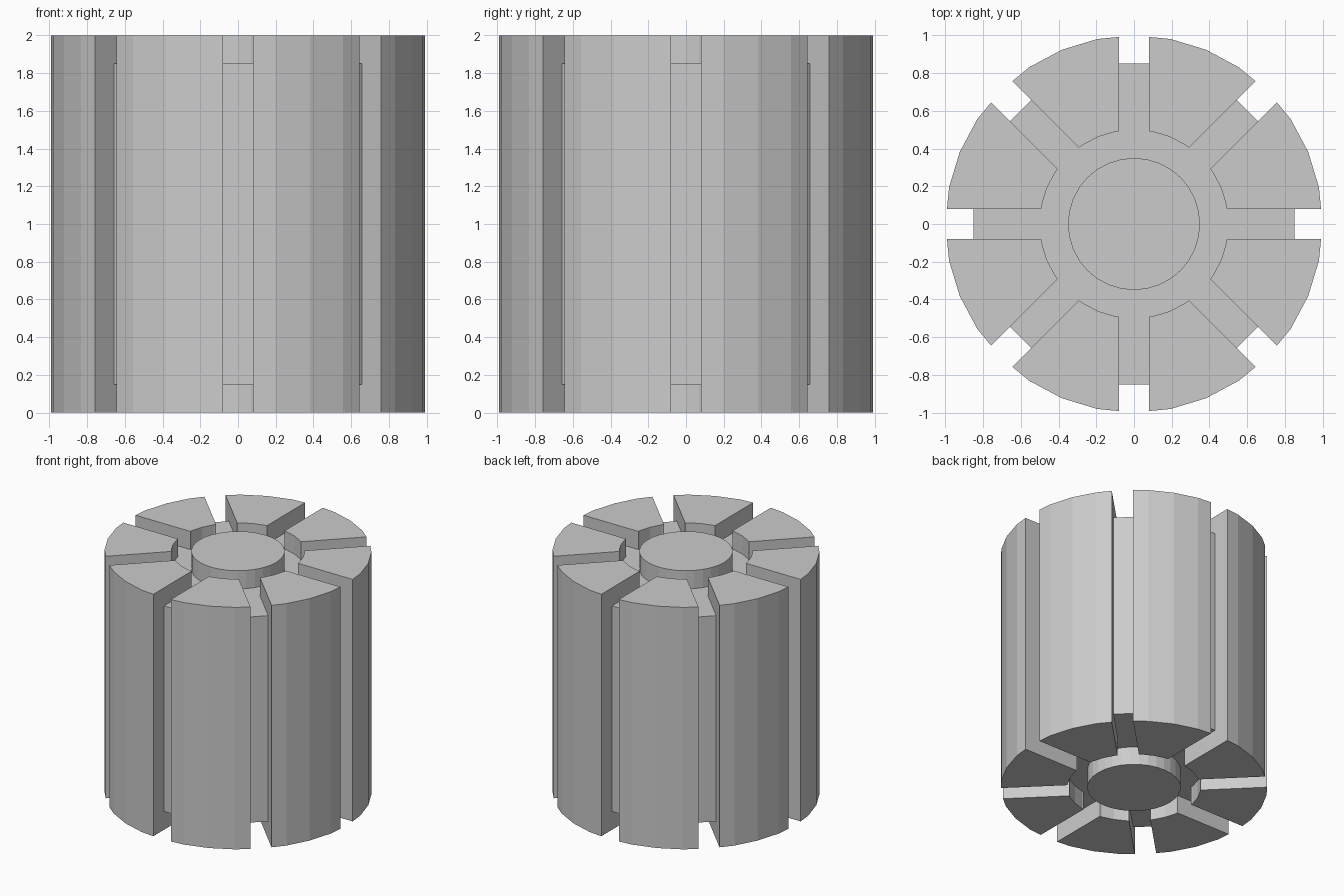
import bpy
import math

if "Cube" in bpy.data.objects:
    bpy.data.objects.remove(bpy.data.objects["Cube"])

HEIGHT, OUTER, INNER, SLOT = 2.0, 1.0, 0.5, 0.08
STEP = math.tau / 32


def prism(name, points, z0, z1):
    """Extrude a counter-clockwise outline between two heights."""
    n = len(points)
    verts = [(x, y, z) for z in (z0, z1) for x, y in points]
    faces = [tuple(range(n))[::-1], tuple(range(n, 2 * n))]
    faces += [(i, (i + 1) % n, (i + 1) % n + n, i + n) for i in range(n)]
    mesh = bpy.data.meshes.new(name)
    mesh.from_pydata(verts, [], faces)
    obj = bpy.data.objects.new(name, mesh)
    bpy.context.collection.objects.link(obj)
    return obj


def polygon(radius, sides, phase=0.0):
    return [(radius * math.cos(math.tau * i / sides + phase),
             radius * math.sin(math.tau * i / sides + phase)) for i in range(sides)]


def arc(radius):
    """One 45 degree arc of a 32-sided circle, trimmed by half a slot at each end."""
    x = radius - SLOT * math.tan(STEP / 2)
    c = math.sqrt(0.5)
    start, end = (x, SLOT), (c * (x + SLOT), c * (x - SLOT))
    middle = [(radius * math.cos(k * STEP), radius * math.sin(k * STEP)) for k in (1, 2, 3)]
    return [start] + middle + [end]


# Eight outer segments separated by radial slots
outline = arc(OUTER) + arc(INNER)[::-1]
for i in range(8):
    segment = prism(f"outer_segment_{i + 1}", outline, 0, HEIGHT)
    segment.rotation_euler.z = i * math.pi / 4

# Core forming the slot floors and the recessed end faces
core_radius = 0.85 / math.cos(math.pi / 8)
prism("slot_core", polygon(core_radius, 8, math.pi / 8), 0.15, HEIGHT - 0.15)

# Central hub
prism("centre_hub", polygon(0.35, 32), 0, HEIGHT)
